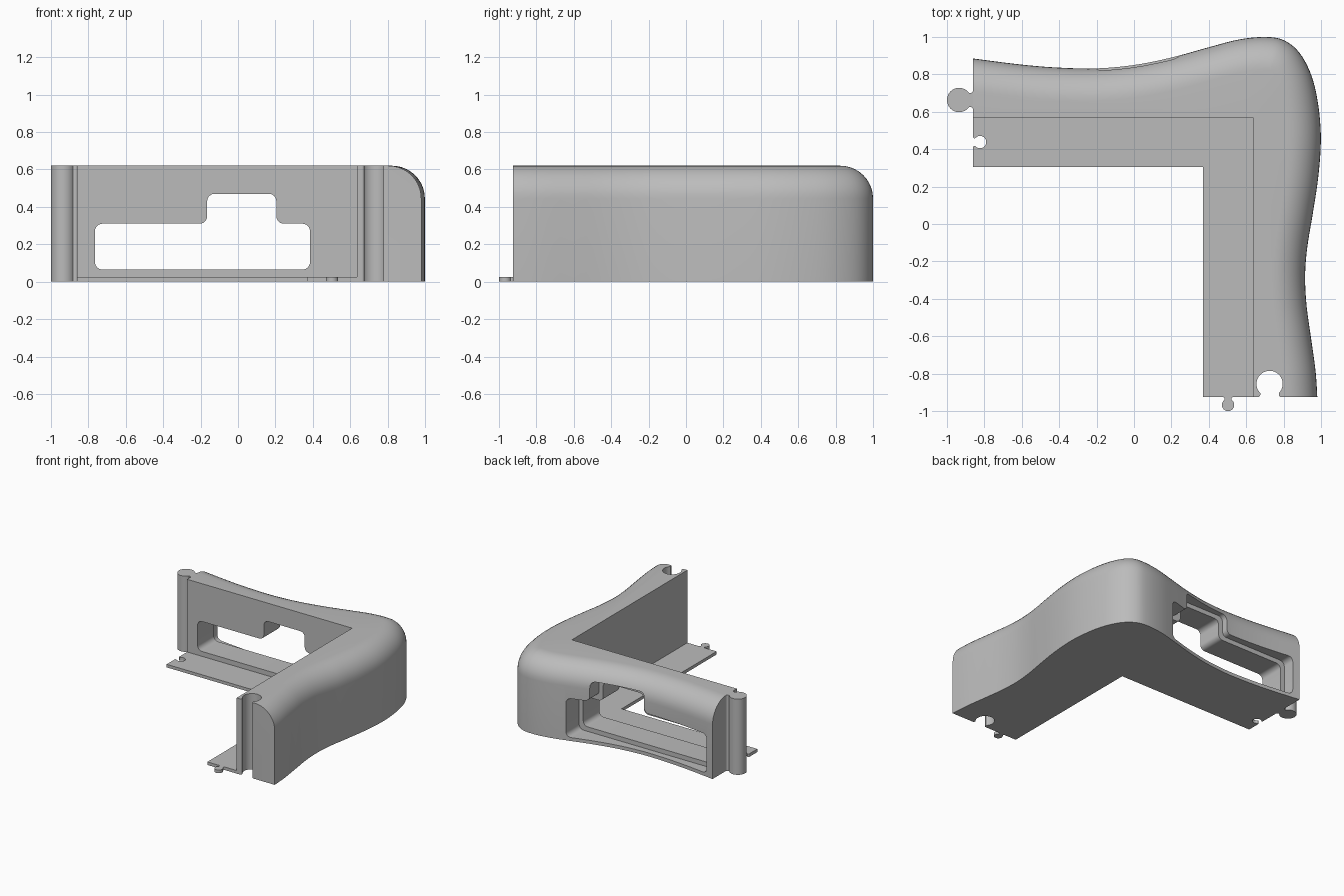
import bpy, bmesh, math
from mathutils import Vector

cube = bpy.data.objects.get("Cube")
if cube:
    bpy.data.objects.remove(cube, do_unlink=True)

HEIGHT, PLATE, FILLET = 0.62, 0.025, 0.175
LEFT, FRONT = -0.86, -0.925          # end planes of the two arms
IN_X, IN_Y = 0.635, 0.57             # inner wall faces

grey = bpy.data.materials.new("plain_grey")
grey.use_nodes = True
GREY = (0.5, 0.5, 0.5, 1)
grey.diffuse_color = GREY
grey.node_tree.nodes["Principled BSDF"].inputs["Base Color"].default_value = GREY


def finish(bm, name):
    bmesh.ops.recalc_face_normals(bm, faces=bm.faces[:])
    mesh = bpy.data.meshes.new(name)
    bm.to_mesh(mesh)
    bm.free()
    ob = bpy.data.objects.new(name, mesh)
    bpy.context.collection.objects.link(ob)
    mesh.materials.append(grey)
    return ob


def prism(name, outline, low, high, place=lambda u, v, w: (u, v, w)):
    """Extrude a 2D outline between two levels."""
    bm = bmesh.new()
    rings = [[bm.verts.new(place(u, v, w)) for u, v in outline] for w in (low, high)]
    n = len(outline)
    for ring in rings:
        bm.faces.new(ring)
    for i in range(n):
        j = (i + 1) % n
        bm.faces.new((rings[0][i], rings[0][j], rings[1][j], rings[1][i]))
    return finish(bm, name)


def activate(ob):
    bpy.ops.object.select_all(action='DESELECT')
    ob.select_set(True)
    bpy.context.view_layer.objects.active = ob


def cut(ob, cutter):
    cutter.hide_render = True
    mod = ob.modifiers.new("cut", 'BOOLEAN')
    mod.operation, mod.solver, mod.object = 'DIFFERENCE', 'EXACT', cutter
    activate(ob)
    bpy.ops.object.modifier_apply(modifier=mod.name)
    bpy.data.objects.remove(cutter, do_unlink=True)


def keyhole(d, r, w, f, sink):
    """Jigsaw knob: round head at distance d on a flared neck of half width w."""
    half = [(w + f, -sink)]
    for k in range(5):
        a = math.pi / 2 * k / 4
        half.append((w + f - f * math.sin(a), f - f * math.cos(a)))
    start = -math.acos(w / r)
    for k in range(17):
        a = start + (math.pi / 2 - start) * k / 16
        half.append((r * math.cos(a), d + r * math.sin(a)))
    if sink == 0:
        half.pop(0)
    return half + [(-u, v) for u, v in reversed(half[:-1])]


def rounded(points, r):
    """Round every right-angled corner."""
    out = []
    for i, p in enumerate(points):
        p = Vector(p)
        a = (Vector(points[i - 1]) - p).normalized()
        b = (Vector(points[(i + 1) % len(points)]) - p).normalized()
        c = p + (a + b) * r
        for k in range(7):
            t = math.pi / 2 * k / 6
            out.append(tuple(c - (b * math.cos(t) + a * math.sin(t)) * r))
    return out


def opening(e):
    """Stepped window outline, grown by e."""
    l, r, b, t = -0.765 - e, 0.385 + e, 0.065 - e, 0.31 + e
    nl, nr, nt = -0.165 - e, 0.205 + e, 0.47 + e
    return rounded([(l, b), (r, b), (r, t), (nr, t), (nr, nt), (nl, nt), (nl, t), (l, t)], 0.04)


def smooth_path(pts, steps):
    """Catmull-Rom samples with inward normals."""
    pts = [Vector(p) for p in pts]
    out = []
    for a, b, c, d in zip(pts, pts[1:], pts[2:], pts[3:]):
        for k in range(steps):
            t = k / steps
            pos = 0.5 * (2 * b + (c - a) * t + (2 * a - 5 * b + 4 * c - d) * t ** 2
                         + (3 * b - a - 3 * c + d) * t ** 3)
            tan = 0.5 * ((c - a) + 2 * (2 * a - 5 * b + 4 * c - d) * t
                         + 3 * (3 * b - a - 3 * c + d) * t ** 2)
            out.append((pos, Vector((tan.y, -tan.x)).normalized()))
    return out


# Wavy corner wall with a rounded top edge
wave = [(-1.2, 0.935), (-1.03, 0.91), (-0.86, 0.885), (-0.6, 0.852), (-0.4, 0.836),
        (-0.2, 0.832), (0, 0.85), (0.2, 0.89), (0.4, 0.945), (0.56, 0.986), (0.7, 1.0),
        (0.8, 0.983), (0.885, 0.915), (0.95, 0.79), (0.986, 0.63), (0.999, 0.45),
        (0.985, 0.25), (0.955, 0.05), (0.927, -0.12), (0.915, -0.27), (0.922, -0.43),
        (0.945, -0.6), (0.97, -0.78), (0.98, -0.925), (0.983, -1.05), (0.985, -1.15)]
path = smooth_path(wave, 5)
levels = [(0, 0)]
for k in range(11):
    a = math.pi / 2 * k / 10
    levels.append((FILLET * (1 - math.cos(a)), HEIGHT - FILLET * (1 - math.sin(a))))
bm = bmesh.new()
rings = []
for inset, z in levels:
    ring = [bm.verts.new((*(p + n * inset), z)) for p, n in path]
    rings.append(ring)
inner = [(IN_X, -1.03), (IN_X, IN_Y), (-1.0, IN_Y)]
low = [bm.verts.new((x, y, 0)) for x, y in inner]
high = [bm.verts.new((x, y, HEIGHT)) for x, y in inner]
for r0, r1 in zip(rings, rings[1:]):
    for i in range(len(path) - 1):
        bm.faces.new((r0[i], r0[i + 1], r1[i + 1], r1[i]))
bm.faces.new(rings[0] + low)
bm.faces.new(rings[-1] + high)
for i in range(2):
    bm.faces.new((low[i], low[i + 1], high[i + 1], high[i]))
bm.faces.new([r[0] for r in rings] + [high[2], low[2]])
bm.faces.new([r[-1] for r in rings] + [high[0], low[0]])
bmesh.ops.recalc_face_normals(bm, faces=bm.faces[:])
for co, no in (((LEFT, 0, 0), (-1, 0, 0)), ((0, FRONT, 0), (0, -1, 0))):
    bmesh.ops.bisect_plane(bm, geom=bm.verts[:] + bm.edges[:] + bm.faces[:],
                           plane_co=co, plane_no=no, clear_outer=True)
    bmesh.ops.holes_fill(bm, edges=[e for e in bm.edges if e.is_boundary], sides=0)
wall = finish(bm, "corner_wall")


def on_left(y0):
    return lambda u, v, w: (LEFT - v, y0 + u, w)


def into_left(y0):
    return lambda u, v, w: (LEFT + v, y0 + u, w)


def on_front(x0):
    return lambda u, v, w: (x0 + u, FRONT - v, w)


def into_front(x0):
    return lambda u, v, w: (x0 + u, FRONT + v, w)


# Window through the back arm, with a wider recess on the outside
def upright(u, v, w):
    return (u, w, v)


cut(wall, prism("recess_cutter", opening(0.037), 0.78, 1.2, upright))
cut(wall, prism("window_cutter", opening(0), 0.5, 1.1, upright))

# Tall socket in the front end, tall knob on the left end
cut(wall, prism("socket_cutter", keyhole(0.07, 0.07, 0.05, 0.012, 0.03), -0.1, 0.8, into_front(0.725)))
knob = prism("tall_knob", keyhole(0.075, 0.065, 0.037, 0.015, 0), 0, HEIGHT, on_left(0.663))

# Thin inner floor with its own small knob and socket
plate = prism("floor_plate", [(LEFT, IN_Y), (LEFT, 0.305), (0.37, 0.305), (0.37, FRONT),
                              (IN_X, FRONT), (IN_X, IN_Y)], 0, PLATE)
cut(plate, prism("small_socket_cutter", keyhole(0.037, 0.033, 0.02, 0.008, 0.03), -0.1, 0.1, into_left(0.438)))
small = prism("small_knob", keyhole(0.042, 0.033, 0.018, 0.01, 0), 0, PLATE, on_front(0.503))

for ob in (wall, knob, plate, small):
    activate(ob)
    bpy.ops.object.shade_smooth_by_angle(angle=math.radians(30))
